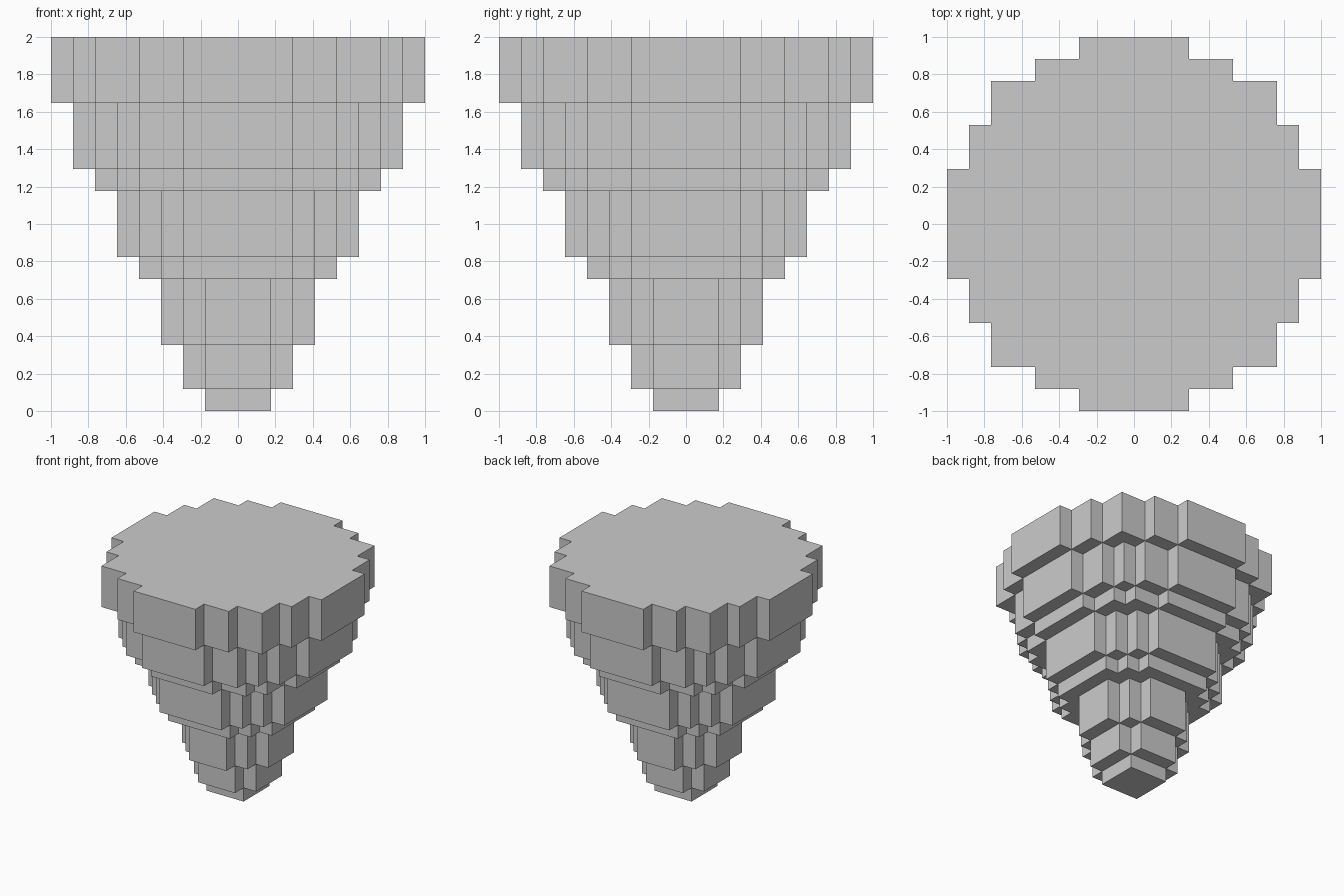
import bpy, bmesh

if "Cube" in bpy.data.objects:
    bpy.data.objects.remove(bpy.data.objects["Cube"])

N = 17                # blocks along each axis
S = 2 / N             # block size
# (disc radius in blocks, number of layers), from the tip upward
TIERS = [(1, 1), (2, 2), (3, 3), (4, 1), (5, 3), (6, 1), (7, 3), (8, 3)]
layers = [r for r, count in TIERS for _ in range(count)]


def inside(c):
    """True when block c lies within the disc of its layer."""
    x, y, k = c
    return 0 <= k < N and x * x + y * y <= (layers[k] + 0.5) ** 2


bm = bmesh.new()
cache = {}


def vert(p):
    """Shared block corner; p is in block units."""
    if p not in cache:
        cache[p] = bm.verts.new(((p[0] - 0.5) * S, (p[1] - 0.5) * S, p[2] * S))
    return cache[p]


# Outer skin: a square wherever a filled block meets an empty one
cells = [(x, y, k) for k in range(N) for x in range(-8, 9) for y in range(-8, 9)]
for c in filter(inside, cells):
    for axis in range(3):
        u, v = (axis + 1) % 3, (axis + 2) % 3
        for side in (0, 1):
            neighbour = list(c)
            neighbour[axis] += 2 * side - 1
            if inside(neighbour):
                continue
            quad = []
            for du, dv in ((0, 0), (1, 0), (1, 1), (0, 1)):
                p = list(c)
                p[axis] += side
                p[u] += du
                p[v] += dv
                quad.append(vert(tuple(p)))
            bm.faces.new(quad if side else quad[::-1])

mesh = bpy.data.meshes.new("stepped_cone")
bm.to_mesh(mesh)
bm.free()
bpy.context.collection.objects.link(bpy.data.objects.new("stepped_cone", mesh))
